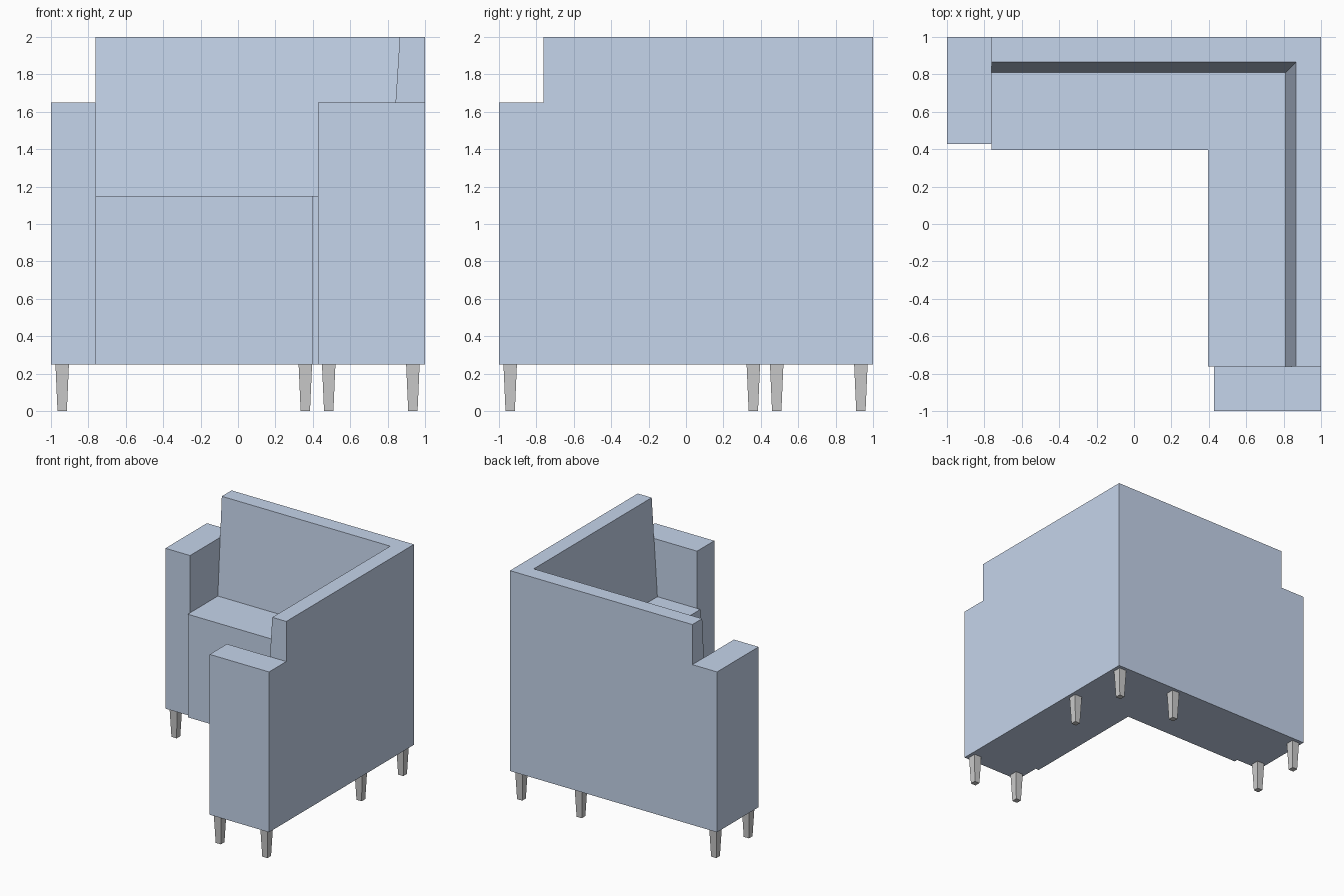
import bpy

if "Cube" in bpy.data.objects:
    bpy.data.objects.remove(bpy.data.objects["Cube"])

fabric = bpy.data.materials.new("blue_fabric")
fabric.diffuse_color = (0.56, 0.66, 0.83, 1)
fabric.use_nodes = True
fabric.node_tree.nodes["Principled BSDF"].inputs["Base Color"].default_value = fabric.diffuse_color


def make_mesh(name, verts, faces, mat=None):
    mesh = bpy.data.meshes.new(name)
    mesh.from_pydata(verts, [], faces)
    obj = bpy.data.objects.new(name, mesh)
    bpy.context.collection.objects.link(obj)
    if mat:
        mesh.materials.append(mat)
    return obj


def loft(name, rings, mat=None):
    """Join equal-length point rings into a closed, capped solid."""
    n = len(rings[0])
    verts = [p for ring in rings for p in ring]
    faces = [tuple(reversed(range(n))),
             tuple(range((len(rings) - 1) * n, len(rings) * n))]
    for r in range(len(rings) - 1):
        for i in range(n):
            j = (i + 1) % n
            faces.append((r * n + i, r * n + j, r * n + n + j, r * n + n + i))
    return make_mesh(name, verts, faces, mat)


def rect(x0, x1, y0, y1, z):
    return [(x0, y0, z), (x1, y0, z), (x1, y1, z), (x0, y1, z)]


END, ARM_IN, BASE = -0.762, 0.427, 0.25

# Seat and sloped backrest: one profile swept round the mitred corner
profile = [(0.395, BASE), (1, BASE), (1, 2), (0.865, 2), (0.81, 1.15), (0.395, 1.15)]
loft("corner_seat_and_back", [
    [(END, d, z) for d, z in profile],
    [(d, d, z) for d, z in profile],
    [(d, END, z) for d, z in profile]], fabric)

# Armrests closing both ends of the L
for name, box in (("left_armrest", (-1, END, ARM_IN, 1)),
                  ("front_armrest", (ARM_IN, 1, -1, END))):
    loft(name, [rect(*box, BASE), rect(*box, 1.65)], fabric)

# Tapered square legs, mirrored across the corner diagonal
half = [(0.935, -0.94), (0.485, -0.94), (0.935, 0.36)]
spots = half + [(y, x) for x, y in half] + [(0.935, 0.935)]
for k, (x, y) in enumerate(spots):
    a, b = 0.025, 0.036
    loft(f"leg_{k + 1}", [rect(x - a, x + a, y - a, y + a, 0),
                          rect(x - b, x + b, y - b, y + b, BASE)])

# Consistent outward normals
import bmesh
for obj in bpy.context.collection.objects:
    bm = bmesh.new()
    bm.from_mesh(obj.data)
    bmesh.ops.recalc_face_normals(bm, faces=bm.faces)
    bm.to_mesh(obj.data)
    bm.free()
